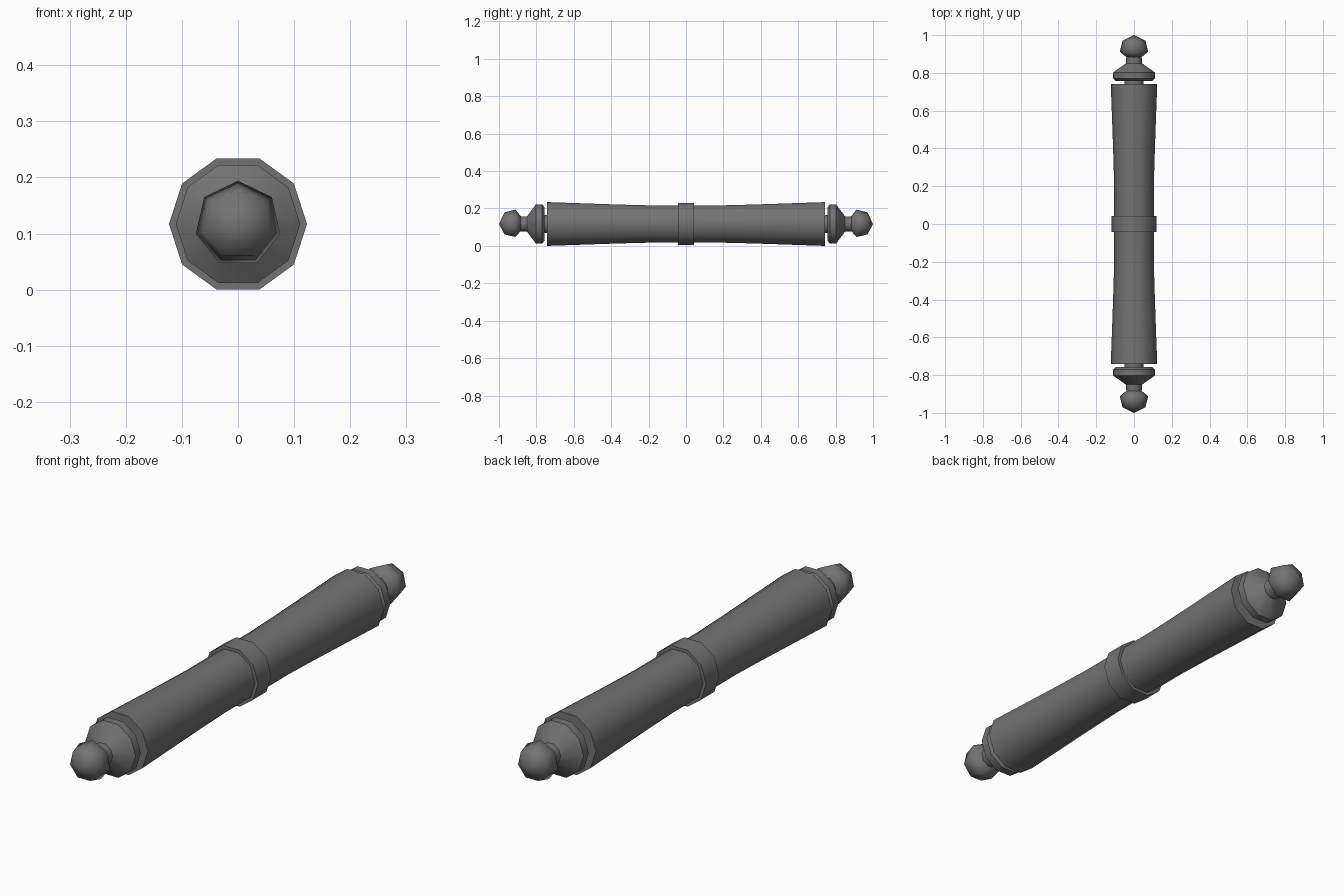
import bpy, bmesh
from math import cos, sin, pi, radians

cube = bpy.data.objects.get("Cube")
if cube:
    bpy.data.objects.remove(cube, do_unlink=True)

AXIS_Z = 0.117

# Single dark grey material
grey = bpy.data.materials.new("dark grey")
grey.use_nodes = True
colour = (0.17, 0.17, 0.17, 1)
grey.diffuse_color = colour
bsdf = grey.node_tree.nodes["Principled BSDF"]
bsdf.inputs["Base Color"].default_value = colour
bsdf.inputs["Roughness"].default_value = 0.8


def lathe(name, profile, sides, start=0.0, smooth=45, flip=1):
    """Turn (y, radius) points round the long axis; a zero radius makes a tip."""
    bm = bmesh.new()
    rings = []
    for y, r in profile:
        count = sides if r > 0 else 1
        rings.append([bm.verts.new((r * cos(start + 2 * pi * i / sides), flip * y,
                                    AXIS_Z + r * sin(start + 2 * pi * i / sides)))
                      for i in range(count)])
    for a, b in zip(rings, rings[1:]):
        for i in range(sides):
            j = (i + 1) % sides
            if len(b) == 1:
                bm.faces.new((a[i], a[j], b[0]))
            else:
                bm.faces.new((a[i], a[j], b[j], b[i]))
    for ring in (rings[0], rings[-1]):
        if len(ring) > 1:
            bm.faces.new(ring)
    bmesh.ops.recalc_face_normals(bm, faces=bm.faces)
    mesh = bpy.data.meshes.new(name)
    bm.to_mesh(mesh)
    bm.free()
    mesh.materials.append(grey)
    mesh.shade_smooth()
    mesh.set_sharp_from_angle(angle=radians(smooth))
    obj = bpy.data.objects.new(name, mesh)
    bpy.context.collection.objects.link(obj)
    return obj


# Rolled body, flaring toward both ends
half = [(0.2, 0.105), (0.35, 0.109), (0.55, 0.116), (0.742, 0.123)]
body = [(-y, r) for y, r in reversed(half)] + half
lathe("scroll_body", body, 10)

# Band round the middle
lathe("centre_band", [(-0.042, 0.118), (0.042, 0.118)], 10)

# Turned finial and faceted knob at each end
for side, flip in (("front", -1), ("back", 1)):
    lathe(side + "_finial",
          [(0.73, 0.05), (0.757, 0.05), (0.757, 0.095), (0.77, 0.111),
           (0.802, 0.111), (0.85, 0.043), (0.895, 0.04)],
          10, flip=flip)
    lathe(side + "_knob",
          [(0.882, 0.04), (0.912, 0.077), (0.97, 0.062), (1.0, 0)],
          7, start=pi / 2, smooth=75, flip=flip)
